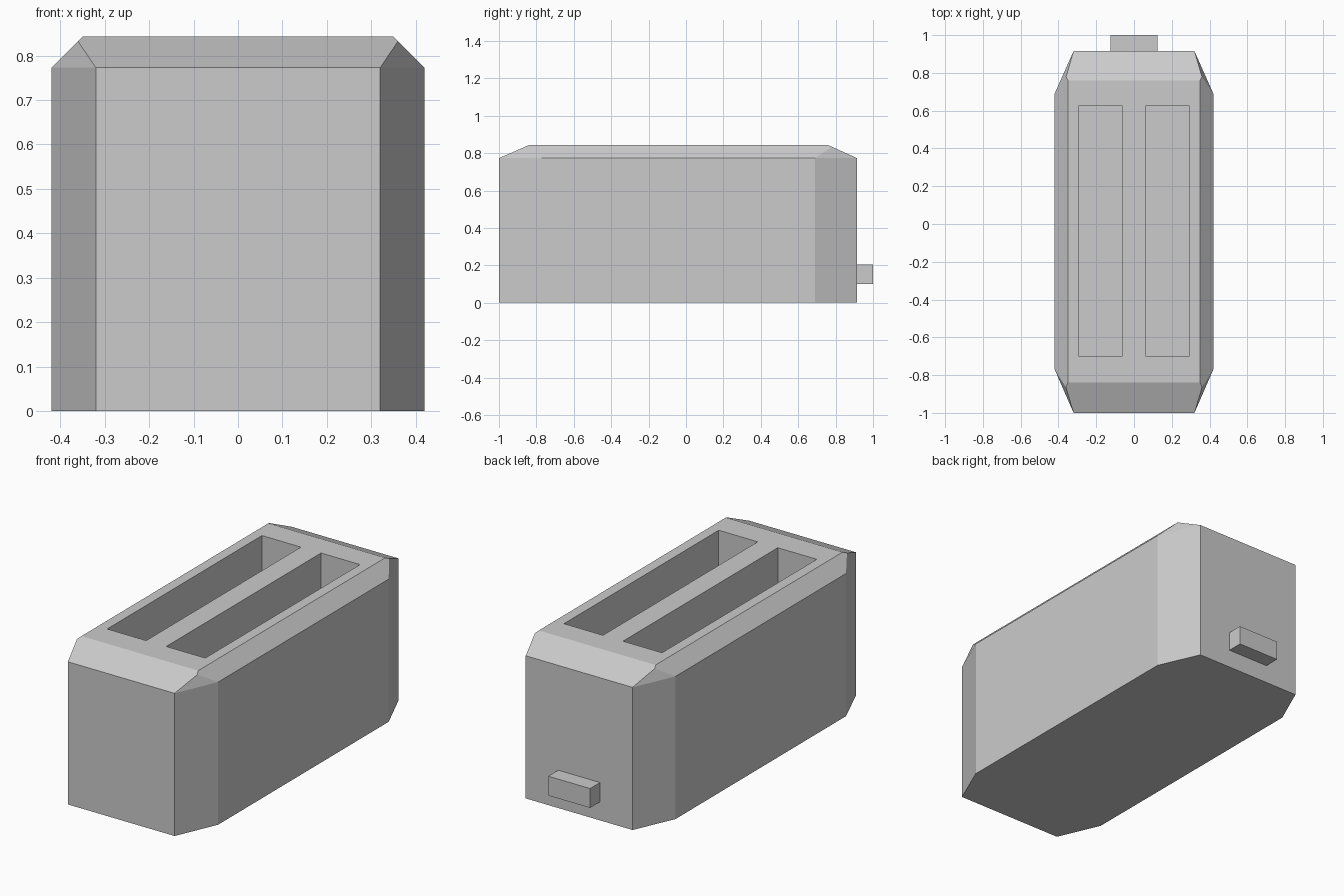
import bpy, bmesh
from mathutils import Vector

cube = bpy.data.objects.get("Cube")
if cube:
    bpy.data.objects.remove(cube, do_unlink=True)

GREY = (0.6, 0.6, 0.6, 1)
metal = bpy.data.materials.new("light_grey_metal")
metal.use_nodes = True
metal.diffuse_color = GREY
metal.node_tree.nodes["Principled BSDF"].inputs["Base Color"].default_value = GREY


def make_object(name, bm):
    bmesh.ops.recalc_face_normals(bm, faces=bm.faces)
    mesh = bpy.data.meshes.new(name)
    bm.to_mesh(mesh)
    bm.free()
    mesh.materials.append(metal)
    obj = bpy.data.objects.new(name, mesh)
    bpy.context.collection.objects.link(obj)
    return obj


def box(name, low, high):
    bm = bmesh.new()
    bmesh.ops.create_cube(bm, size=1)
    low, high = Vector(low), Vector(high)
    for v in bm.verts:
        v.co = (low + high) / 2 + v.co * (high - low)
    return make_object(name, bm)


# Casing: a block whose corners and top rim are planed off
FRONT, BACK, HALF, RIM, TOP = -1.0, 0.915, 0.42, 0.773, 0.843
body = box("toaster_body", (-HALF, FRONT, 0), (HALF, BACK, TOP))
bm = bmesh.new()
bm.from_mesh(body.data)


def plane_off(point, normal):
    geom = bm.verts[:] + bm.edges[:] + bm.faces[:]
    bmesh.ops.bisect_plane(bm, geom=geom, plane_co=point, plane_no=normal,
                           clear_outer=True)
    rim = [e for e in bm.edges if e.is_boundary]
    bmesh.ops.holes_fill(bm, edges=rim)


for side in (-1, 1):
    # upright corners
    plane_off((side * 0.32, FRONT, 0), (side * 0.23, -0.1, 0))
    plane_off((side * 0.32, BACK, 0), (side * 0.225, 0.1, 0))
    # long top edges
    plane_off((side * HALF, 0, RIM), (side, 0, 1))
# short top edges
plane_off((0, FRONT, RIM), (0, -0.07, 0.16))
plane_off((0, BACK, RIM), (0, 0.07, 0.155))

# Small slanted planes where the corners meet the top rim
for side in (-1, 1):
    for y_end, y_side, y_tip in ((FRONT, -0.77, -0.865), (BACK, 0.69, 0.78)):
        a = Vector((side * 0.32, y_end, RIM))
        b = Vector((side * HALF, y_side, RIM))
        c = Vector((side * 0.36, y_tip, 0.832))
        normal = (b - a).cross(c - a)
        if normal.z < 0:
            normal.negate()
        plane_off(a, normal)

bmesh.ops.recalc_face_normals(bm, faces=bm.faces)
bm.to_mesh(body.data)
bm.free()

# Two bread slots
for name, x in (("right_slot_cutter", -0.177), ("left_slot_cutter", 0.177)):
    cutter = box(name, (x - 0.117, -0.70, 0.2), (x + 0.117, 0.625, 1))
    cutter.hide_render = True
    cutter.hide_viewport = True
    cutter.display_type = 'WIRE'
    cut = body.modifiers.new(name, 'BOOLEAN')
    cut.operation = 'DIFFERENCE'
    cut.solver = 'EXACT'
    cut.object = cutter

# Push lever on the back
box("lever", (-0.125, BACK - 0.01, 0.1), (0.125, 1.0, 0.205))
